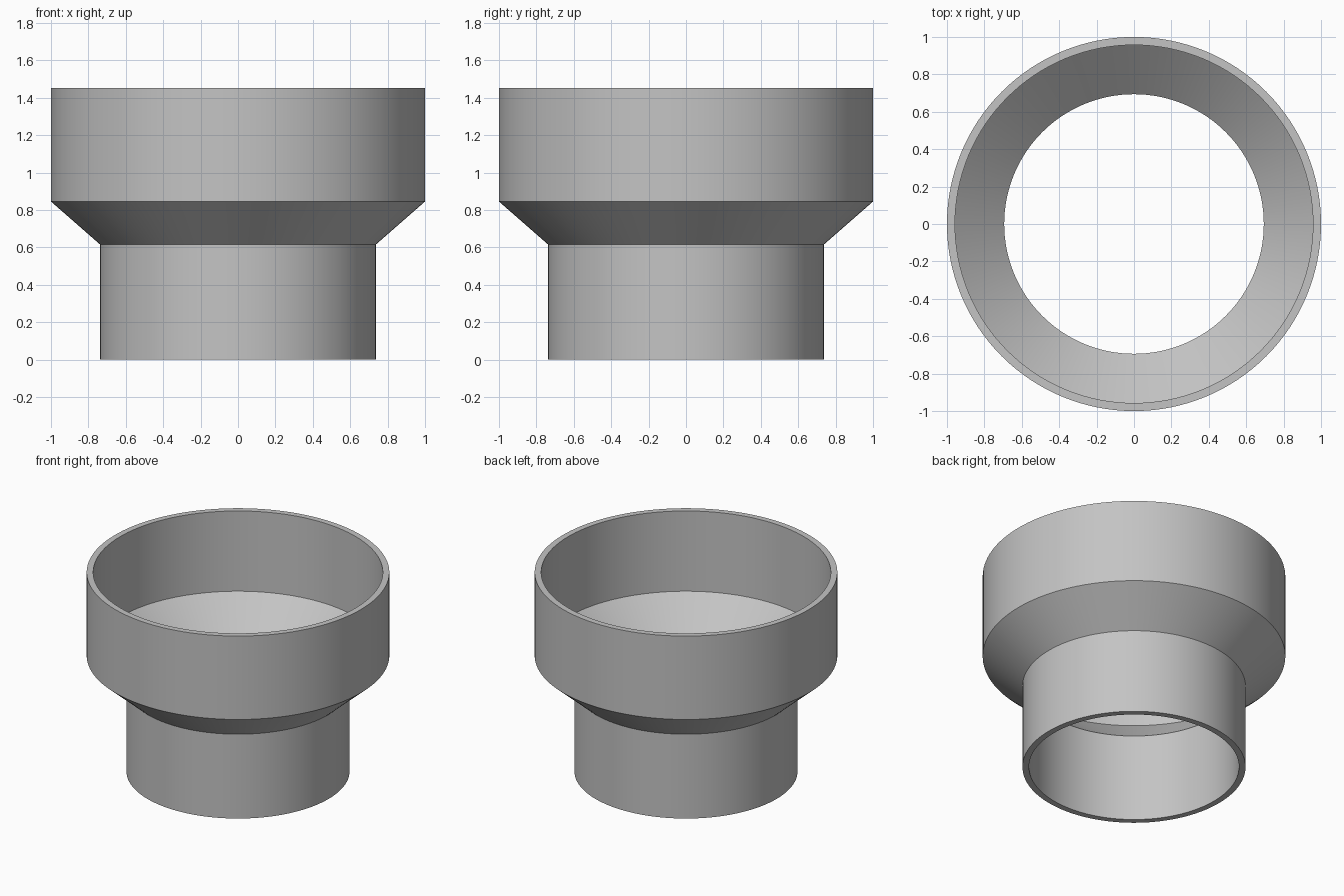
import bpy, bmesh, math

cube = bpy.data.objects.get("Cube")
if cube:
    bpy.data.objects.remove(cube, do_unlink=True)

SEGMENTS = 128

# Single grey material
grey = bpy.data.materials.new("light_grey")
grey.use_nodes = True
colour = (0.55, 0.55, 0.55, 1)
grey.diffuse_color = colour
grey.node_tree.nodes["Principled BSDF"].inputs["Base Color"].default_value = colour

# Closed wall section (radius, height): outside going up, inside going down
profile = [(0.737, 0), (0.737, 0.615), (1, 0.845), (1, 1.453),
           (0.957, 1.453), (0.957, 0.868), (0.694, 0.637), (0.694, 0)]

# Revolve the section into a hollow pipe reducer
bm = bmesh.new()
rings = []
for r, z in profile:
    angles = [math.tau * i / SEGMENTS for i in range(SEGMENTS)]
    rings.append([bm.verts.new((r * math.cos(a), r * math.sin(a), z)) for a in angles])
for k, lower in enumerate(rings):
    upper = rings[(k + 1) % len(rings)]
    for i in range(SEGMENTS):
        j = (i + 1) % SEGMENTS
        bm.faces.new((lower[i], lower[j], upper[j], upper[i]))
bmesh.ops.recalc_face_normals(bm, faces=bm.faces)

mesh = bpy.data.meshes.new("pipe_reducer")
bm.to_mesh(mesh)
bm.free()
mesh.materials.append(grey)
reducer = bpy.data.objects.new("pipe_reducer", mesh)
bpy.context.collection.objects.link(reducer)

# Smooth walls with crisp rims and bends
bpy.ops.object.select_all(action='DESELECT')
reducer.select_set(True)
bpy.context.view_layer.objects.active = reducer
bpy.ops.object.shade_smooth_by_angle(angle=math.radians(30))
